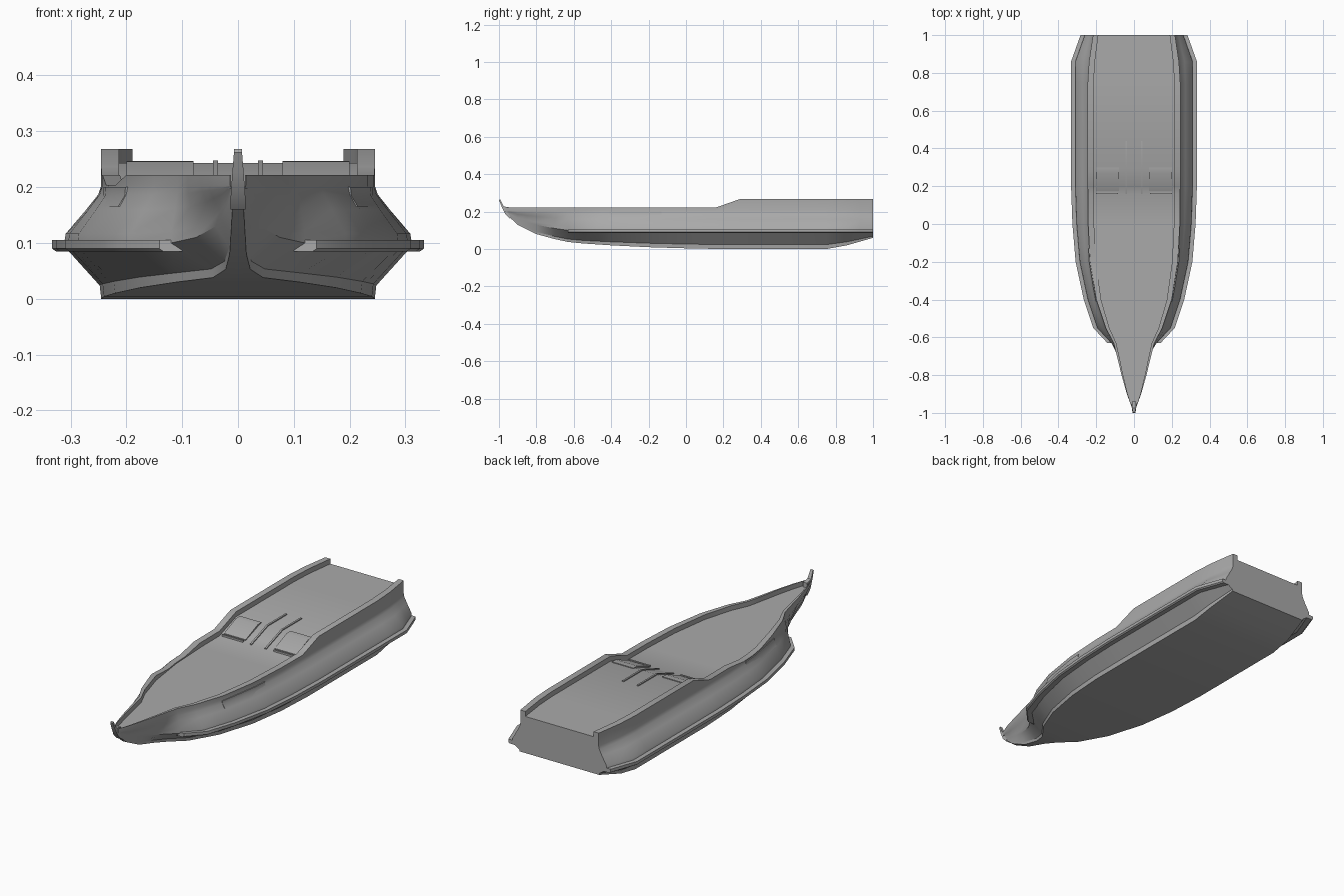
import bpy, bmesh, math

cube = bpy.data.objects.get("Cube")
if cube:
    bpy.data.objects.remove(cube, do_unlink=True)

GREY = (0.4, 0.4, 0.4, 1)
paint = bpy.data.materials.new("ship_grey")
paint.use_nodes = True
paint.diffuse_color = GREY
for node in paint.node_tree.nodes:
    if node.type == 'BSDF_PRINCIPLED':
        node.inputs["Base Color"].default_value = GREY

# Hull stations: y, keel height, bottom half width, chine half width, chine height, sheer half width
STATIONS = [
    (-.965, .19, .008, .010, .2, .014),
    (-.9, .13, .012, .022, .16, .038),
    (-.8, .08, .015, .04, .13, .066),
    (-.7, .053, .022, .075, .11, .09),
    (-.63, .038, .045, .12, .1, .108),
    (-.55, .03, .11, .195, .095, .15),
    (-.4, .02, .175, .245, .095, .2),
    (-.2, .01, .22, .288, .095, .232),
    (0, .004, .24, .305, .095, .243),
    (.2, 0, .245, .312, .095, .245),
    (.75, 0, .245, .312, .095, .245),
    (.86, .02, .243, .312, .095, .238),
    (1, .06, .22, .262, .095, .217),
]
KNUCKLE = .2
RAMP_START, RAMP_END = .16, .29


def interpolate(table, y):
    """Linear lookup in a table whose first column is y."""
    for a, b in zip(table, table[1:]):
        if y <= b[0]:
            t = max(0, (y - a[0]) / (b[0] - a[0]))
            return [p + (q - p) * t for p, q in zip(a, b)]
    return list(table[-1])


def deck_height(y):
    return interpolate([(RAMP_START, .198), (RAMP_END, .243)], y)[1]


def bulwark_height(y, side):
    if side < 0 and y < 0:      # gangway opening on the right side
        return interpolate([(-.4, .222), (-.28, .2), (-.12, .2), (0, .222)], y)[1]
    return interpolate([(RAMP_START, .222), (RAMP_END, .268)], y)[1]


def loft(name, rings):
    """Skin closed rings of points into a capped solid."""
    bm = bmesh.new()
    loops = [[bm.verts.new(p) for p in ring] for ring in rings]
    for a, b in zip(loops, loops[1:]):
        for i in range(len(a)):
            j = (i + 1) % len(a)
            bm.faces.new((a[i], a[j], b[j], b[i]))
    bm.faces.new(loops[0])
    bm.faces.new(loops[-1])
    bmesh.ops.recalc_face_normals(bm, faces=bm.faces)
    for face in bm.faces:
        face.smooth = True
    mesh = bpy.data.meshes.new(name)
    bm.to_mesh(mesh)
    bm.free()
    mesh.set_sharp_from_angle(angle=math.radians(32))
    mesh.materials.append(paint)
    obj = bpy.data.objects.new(name, mesh)
    bpy.context.collection.objects.link(obj)
    return obj


def half_section(y, side):
    """Hull outline on one side, from the keel edge up and over to the deck edge."""
    _, keel, bottom, chine, chine_z, sheer = interpolate(STATIONS, y)
    lower = keel + (chine_z - keel) * .25
    points = [(bottom, keel), (bottom + (chine - bottom) * .04, lower), (chine, chine_z)]
    top = KNUCKLE + .003
    for rise, inset in ((.2, .05), (.6, .6), (.85, .92), (1, 1)):
        points.append((chine + (sheer - chine) * inset, chine_z + (top - chine_z) * rise))
    height = max(bulwark_height(y, side), top + .001)
    inner = sheer * .87
    points += [(sheer, height), (inner, height), (inner, deck_height(y))]
    return [(side * x, y, z) for x, z in points]


def hull_ring(y):
    keel = interpolate(STATIONS, y)[1]
    left, right = half_section(y, 1), half_section(y, -1)
    return [(0, y, keel)] + left + [(0, y, deck_height(y))] + right[::-1]


# Hull with bulwarks and deck
levels = sorted({s[0] for s in STATIONS} | {-.85, -.47, -.28, -.12, RAMP_START, RAMP_END, .93})
loft("hull", [hull_ring(y) for y in levels])

# Raked stem post at the bow
STEM = [(-.94, .16), (-.965, .185), (-.985, .225), (-1, .262), (-.994, .268), (-.975, .228), (-.94, .222)]
loft("stem_post", [[(side * (.013 - max(0, z - .19) * .08), y, z) for y, z in STEM]
                   for side in (-1, 1)])

for side, label in ((1, "left"), (-1, "right")):
    # Rubbing strake along the chine
    rings = []
    for y in [v for v in levels if v >= -.63]:
        chine = interpolate(STATIONS, y)[3]
        rings.append([(side * (chine + dx), y, z) for dx, z in
                      ((-.02, .085), (.014, .085), (.021, .09), (.021, .105), (-.02, .105))])
    loft(label + "_rubbing_strake", rings)

    # Raised fairing on the forward hull side
    rings = []
    for y in (-.41, -.34, -.27, -.2, -.13):
        sheer = interpolate(STATIONS, y)[5]
        rings.append([(side * (sheer + dx), y, z) for dx, z in
                      ((-.02, .165), (.018, .165), (.006, .185), (.005, .2), (-.02, .2))])
    loft(label + "_side_fairing", rings)

    # Sloping hatch on the deck ramp, with a low sill in front
    rings = []
    for y, lift in ((.175, .004), (.27, .01), (.3, .004)):
        z = deck_height(y)
        rings.append([(side * x, y, h) for x, h in
                      ((.08, z - .01), (.2, z - .01), (.2, z + lift), (.08, z + lift))])
    loft(label + "_ramp_hatch", rings)
    loft(label + "_hatch_sill", [[(side * x, y, z) for x, z in
                                  ((.085, .19), (.2, .19), (.2, .207), (.085, .207))]
                                 for y in (.16, .168)])

    # Guide bar running up the ramp onto the aft deck
    rings = []
    for y in (.16, RAMP_END, .44):
        z = deck_height(y)
        rings.append([(side * x, y, h) for x, h in
                      ((.036, z - .01), (.045, z - .01), (.045, z + .005), (.036, z + .005))])
    loft(label + "_guide_bar", rings)
